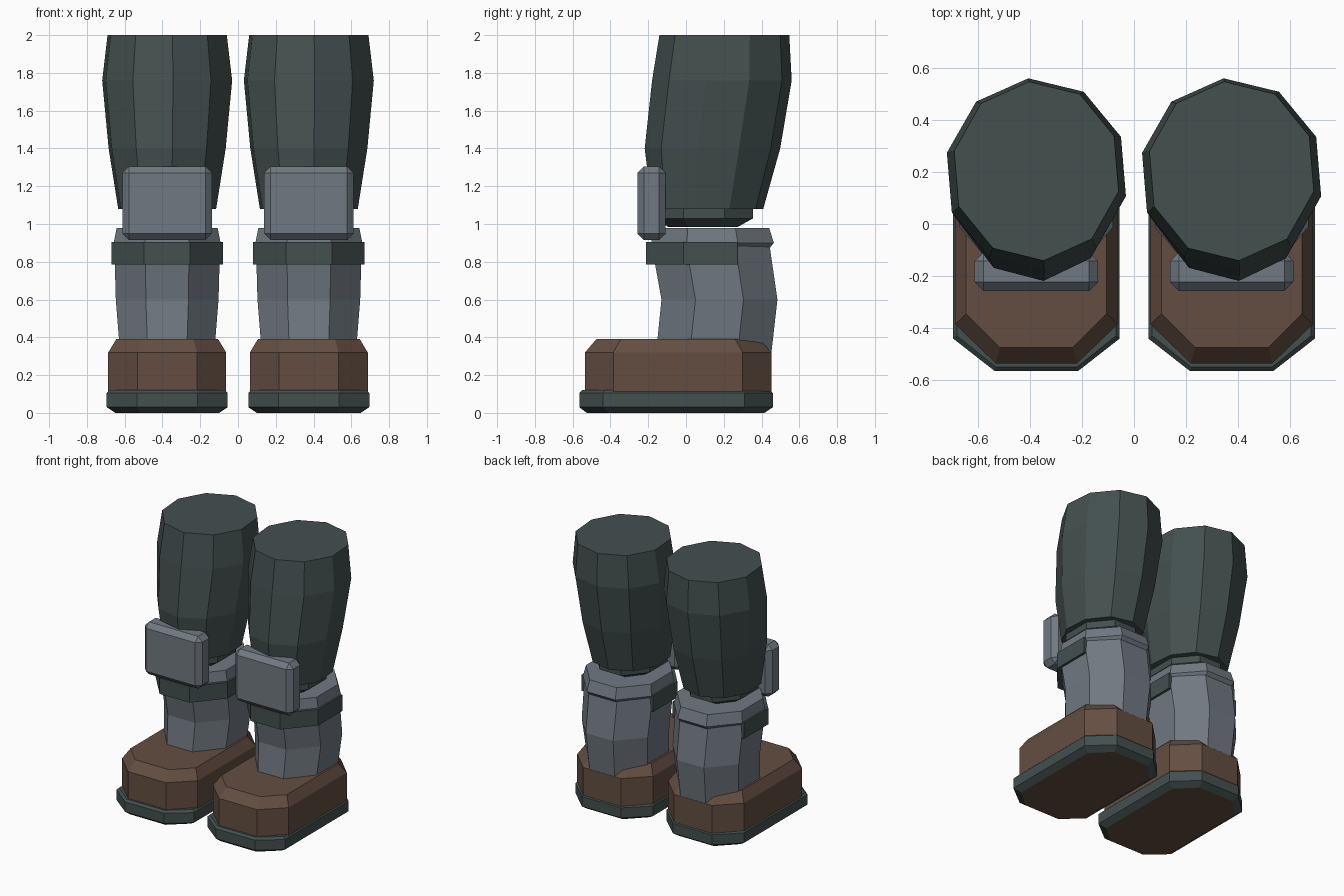
import bpy, bmesh, math

cube = bpy.data.objects.get("Cube")
if cube:
    bpy.data.objects.remove(cube, do_unlink=True)


def material(name, rgb):
    m = bpy.data.materials.new(name)
    m.use_nodes = True
    m.diffuse_color = (*rgb, 1)
    m.node_tree.nodes["Principled BSDF"].inputs["Base Color"].default_value = (*rgb, 1)
    return m


GREEN = material("dark_green", (0.056, 0.080, 0.078))
GREY = material("steel_grey", (0.165, 0.190, 0.222))
BROWN = material("leather_brown", (0.127, 0.076, 0.053))
LEG_X = 0.375
SIDES = {"right": -LEG_X, "left": LEG_X}


def finish(name, bm, *mats):
    """Turn a bmesh into one flat shaded part per leg."""
    bmesh.ops.recalc_face_normals(bm, faces=bm.faces)
    mesh = bpy.data.meshes.new(name)
    bm.to_mesh(mesh)
    bm.free()
    for m in mats:
        mesh.materials.append(m)
    for side, x in SIDES.items():
        ob = bpy.data.objects.new(f"{side}_{name}", mesh)
        ob.location.x = x
        bpy.context.collection.objects.link(ob)


def loft(rings):
    """Bridge stacked rings and cap both ends."""
    bm = bmesh.new()
    loops = [[bm.verts.new(p) for p in ring] for ring in rings]
    n = len(loops[0])
    for a, b in zip(loops, loops[1:]):
        for i in range(n):
            j = (i + 1) % n
            bm.faces.new((a[i], a[j], b[j], b[i]))
    bm.faces.new(loops[0][::-1])
    bm.faces.new(loops[-1])
    return bm


def ngon(n, phase, z, cy, rx, ry):
    angles = [math.radians(phase + 360 * i / n) for i in range(n)]
    return [(rx * math.cos(a), cy + ry * math.sin(a), z) for a in angles]


def octagon(z, cy, hx, hy):
    """Octagon with flat sides, given by its half widths."""
    k = math.cos(math.pi / 8)
    return ngon(8, 22.5, z, cy, hx / k, hy / k)


def foot_outline(z, hx, toe, front, back, cut_front, cut_back):
    """Rectangle with clipped corners."""
    half = [(toe, front), (hx, cut_front), (hx, cut_back), (toe, back)]
    pts = half + [(-x, y) for x, y in reversed(half)]
    return [(x, y, z) for x, y in pts]


# Sole, with the boot leather showing underneath
bm = loft([
    foot_outline(0.00, 0.275, 0.145, -0.525, 0.415, -0.41, 0.285),
    foot_outline(0.03, 0.320, 0.160, -0.565, 0.460, -0.44, 0.310),
    foot_outline(0.105, 0.320, 0.160, -0.565, 0.460, -0.44, 0.310),
    foot_outline(0.12, 0.305, 0.155, -0.550, 0.445, -0.43, 0.300),
])
bm.normal_update()
for f in bm.faces:
    f.material_index = int(f.calc_center_median().z < 0.001)
finish("sole", bm, GREEN, BROWN)

# Boot
finish("boot", loft([
    foot_outline(0.10, 0.312, 0.157, -0.535, 0.453, -0.385, 0.30),
    foot_outline(0.32, 0.312, 0.157, -0.535, 0.453, -0.385, 0.30),
    foot_outline(0.39, 0.270, 0.140, -0.475, 0.390, -0.345, 0.26),
]), BROWN)

# Shin guard
finish("shin", loft([
    octagon(0.30, 0.145, 0.248, 0.305),
    octagon(0.60, 0.177, 0.272, 0.307),
    octagon(0.89, 0.130, 0.280, 0.312),
]), GREY)

# Flared cuff on top of the shin
finish("shin_cuff", loft([
    octagon(0.875, 0.135, 0.268, 0.310),
    octagon(0.90, 0.140, 0.283, 0.325),
    octagon(0.98, 0.135, 0.267, 0.305),
]), GREY)

# Strap that wraps the front of the shin
finish("shin_strap", loft([
    [p for p in octagon(z, 0.13, 0.295, 0.343) if p[1] < 0.3] for z in (0.785, 0.905)
]), GREEN)

# Knee joint
finish("knee_joint", loft([
    octagon(0.985, 0.09, 0.150, 0.185),
    octagon(1.03, 0.095, 0.215, 0.260),
    octagon(1.10, 0.095, 0.215, 0.260),
]), GREEN)

# Thigh
finish("thigh", loft([
    ngon(10, 5 - 90, 1.08, 0.115, 0.266, 0.295),
    ngon(10, 5 - 90, 1.40, 0.140, 0.318, 0.360),
    ngon(10, 5 - 90, 1.76, 0.190, 0.353, 0.371),
    ngon(10, 5 - 90, 2.00, 0.203, 0.324, 0.345),
]), GREEN)

# Knee pad with bevelled edges
bm = bmesh.new()
bmesh.ops.create_cube(bm, size=1)
bmesh.ops.scale(bm, vec=(0.475, 0.15, 0.39), verts=bm.verts)
bmesh.ops.translate(bm, vec=(0, -0.183, 1.11), verts=bm.verts)
bmesh.ops.bevel(bm, geom=bm.edges[:], offset=0.035, segments=1, affect="EDGES")
finish("knee_pad", bm, GREY)
